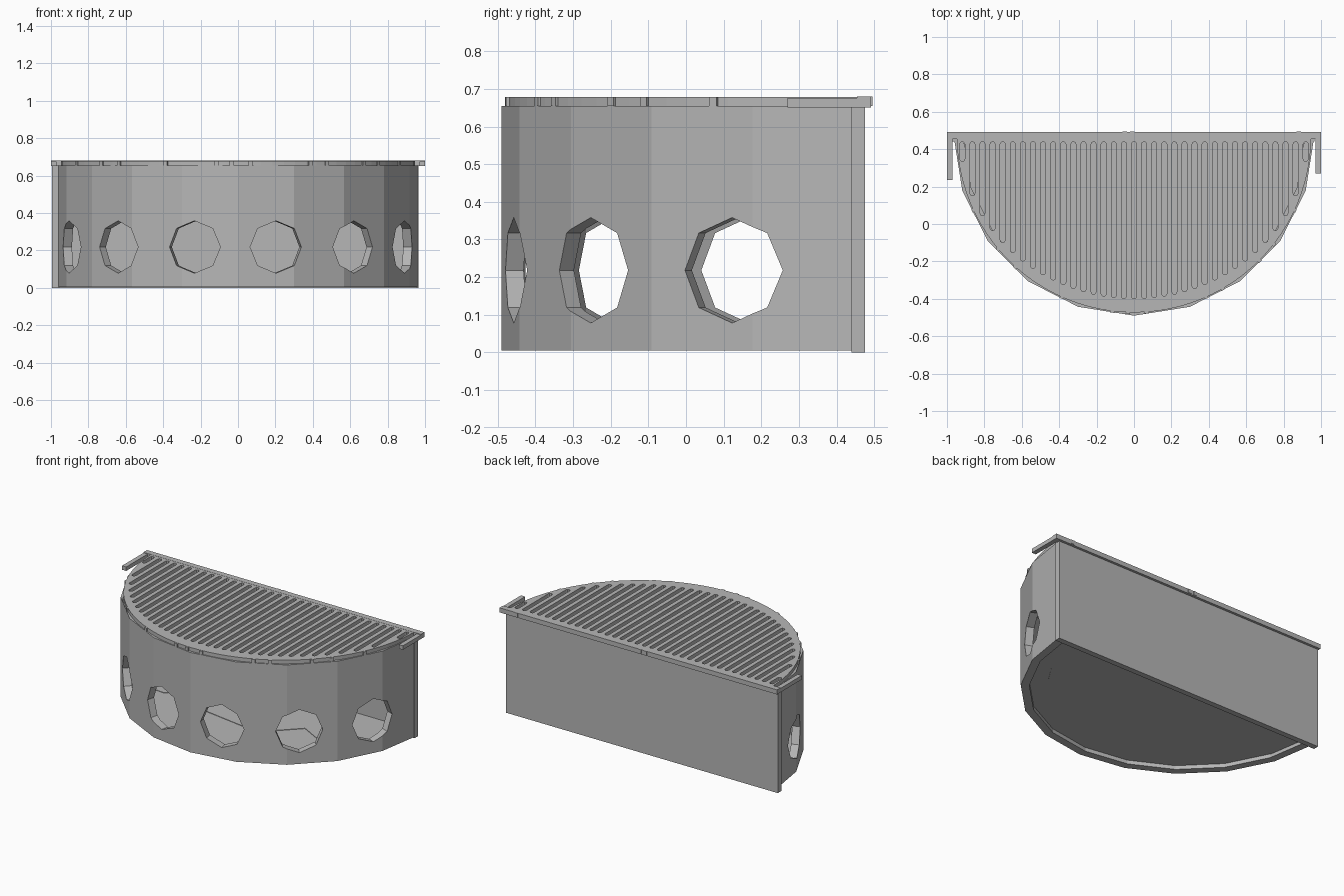
import bpy, bmesh
from math import cos, sin, pi, radians, sqrt
from mathutils import Matrix

cube = bpy.data.objects.get("Cube")
if cube:
    bpy.data.objects.remove(cube, do_unlink=True)

CY = 0.475          # centre line of the half round
RIM_TOP = 0.68
WALL_TOP = 0.655

grey = bpy.data.materials.new("plain grey")
grey.use_nodes = True
grey.diffuse_color = (0.47, 0.47, 0.47, 1)
grey.node_tree.nodes["Principled BSDF"].inputs["Base Color"].default_value = grey.diffuse_color


def finish(name, bm):
    bmesh.ops.recalc_face_normals(bm, faces=bm.faces)
    mesh = bpy.data.meshes.new(name)
    bm.to_mesh(mesh)
    bm.free()
    mesh.materials.append(grey)
    obj = bpy.data.objects.new(name, mesh)
    bpy.context.collection.objects.link(obj)
    return obj


def add_prism(bm, outline, z0, z1):
    face = bm.faces.new([bm.verts.new((x, y, z0)) for x, y in outline])
    top = bmesh.ops.extrude_face_region(bm, geom=[face])["geom"]
    verts = [v for v in top if isinstance(v, bmesh.types.BMVert)]
    bmesh.ops.translate(bm, vec=(0, 0, z1 - z0), verts=verts)


def prism(name, outline, z0, z1):
    bm = bmesh.new()
    add_prism(bm, outline, z0, z1)
    return finish(name, bm)


def box(name, x0, x1, y0, y1, z0, z1):
    return prism(name, [(x0, y0), (x1, y0), (x1, y1), (x0, y1)], z0, z1)


def arc(r, segments):
    return [(r * cos(pi * i / segments), CY - r * sin(pi * i / segments))
            for i in range(segments + 1)]


def cut(obj, cutter):
    cutter.hide_render = True
    mod = obj.modifiers.new("cut", 'BOOLEAN')
    mod.operation = 'DIFFERENCE'
    mod.solver = 'EXACT'
    mod.object = cutter
    bpy.context.view_layer.objects.active = obj
    bpy.ops.object.modifier_apply(modifier=mod.name)
    bpy.data.objects.remove(cutter, do_unlink=True)


# Faceted half-round wall with six octagonal ports
wall = prism("curved_wall", arc(0.965, 10) + arc(0.915, 10)[::-1], 0.005, WALL_TOP)
bm = bmesh.new()
for offset in (13.2, 41.3, 69.3):
    for side in (-1, 1):
        a = -radians(90.9 + side * offset)
        place = (Matrix.Translation((0.94 * cos(a), CY + 0.94 * sin(a), 0.218))
                 @ Matrix.Rotation(a, 4, 'Z') @ Matrix.Rotation(pi / 2, 4, 'Y'))
        bmesh.ops.create_cone(bm, cap_ends=True, segments=8, radius1=0.14,
                              radius2=0.14, depth=0.24, matrix=place)
cut(wall, finish("port_cutter", bm))

# Flat back wall, reaching slightly past the curve on one side
box("back_wall", -0.995, 0.965, 0.44, 0.476, 0, WALL_TOP)

# Recessed floor with a slightly raised rear area
prism("floor", arc(0.93, 10), 0.03, 0.05)
ragged = [(-0.88, 0.2), (-0.8, 0.16), (-0.68, 0.03), (-0.55, 0.02), (-0.46, 0.09),
          (-0.25, -0.04), (0.13, -0.1), (0.28, -0.05), (0.42, 0.09), (0.55, 0.02),
          (0.68, 0.04), (0.75, 0.15), (0.88, 0.2)]
prism("raised_floor", ragged + [(0.93, 0.45), (-0.93, 0.45)], 0.027, 0.053)

# Grate lid with round-ended slots following the curve
lid = prism("grate_lid", arc(0.948, 48), 0.653, RIM_TOP - 0.001)
bm = bmesh.new()
half = 0.0135
for i in range(-17, 18):
    x = i * 0.054
    front = CY - 0.875 * sqrt(1 - (x / 0.93) ** 2) + half
    back = 0.44 - half
    ends = [(back, 0), (front, pi)]
    outline = [(x + half * cos(start + pi * k / 4), y + half * sin(start + pi * k / 4))
               for y, start in ends for k in range(5)]
    add_prism(bm, outline, 0.6, 0.72)
cut(lid, finish("slot_cutter", bm))

# Back bar and side hooks of the lid
box("lid_back_bar", -1, 1, 0.455, 0.492, 0.65, RIM_TOP)
box("lid_hook_right", -1, -0.97, 0.235, 0.46, 0.65, RIM_TOP - 0.004)
box("lid_hook_left", 0.97, 1, 0.27, 0.46, 0.65, RIM_TOP - 0.004)
for x in (-0.05, -0.01, 0.88):
    box("back_nub", x - 0.012, x + 0.012, 0.48, 0.495, 0.655, RIM_TOP)

# Small clips around the curved lid edge
for angle in (25, 38, 45, 60, 66, 86, 92, 97, 114, 132, 140, 155):
    bm = bmesh.new()
    a = -radians(angle)
    place = (Matrix.Translation((0.944 * cos(a), CY + 0.944 * sin(a), 0.666))
             @ Matrix.Rotation(a, 4, 'Z') @ Matrix.Diagonal((0.024, 0.022, 0.024, 1)))
    bmesh.ops.create_cube(bm, size=1, matrix=place)
    finish("lid_clip", bm)
